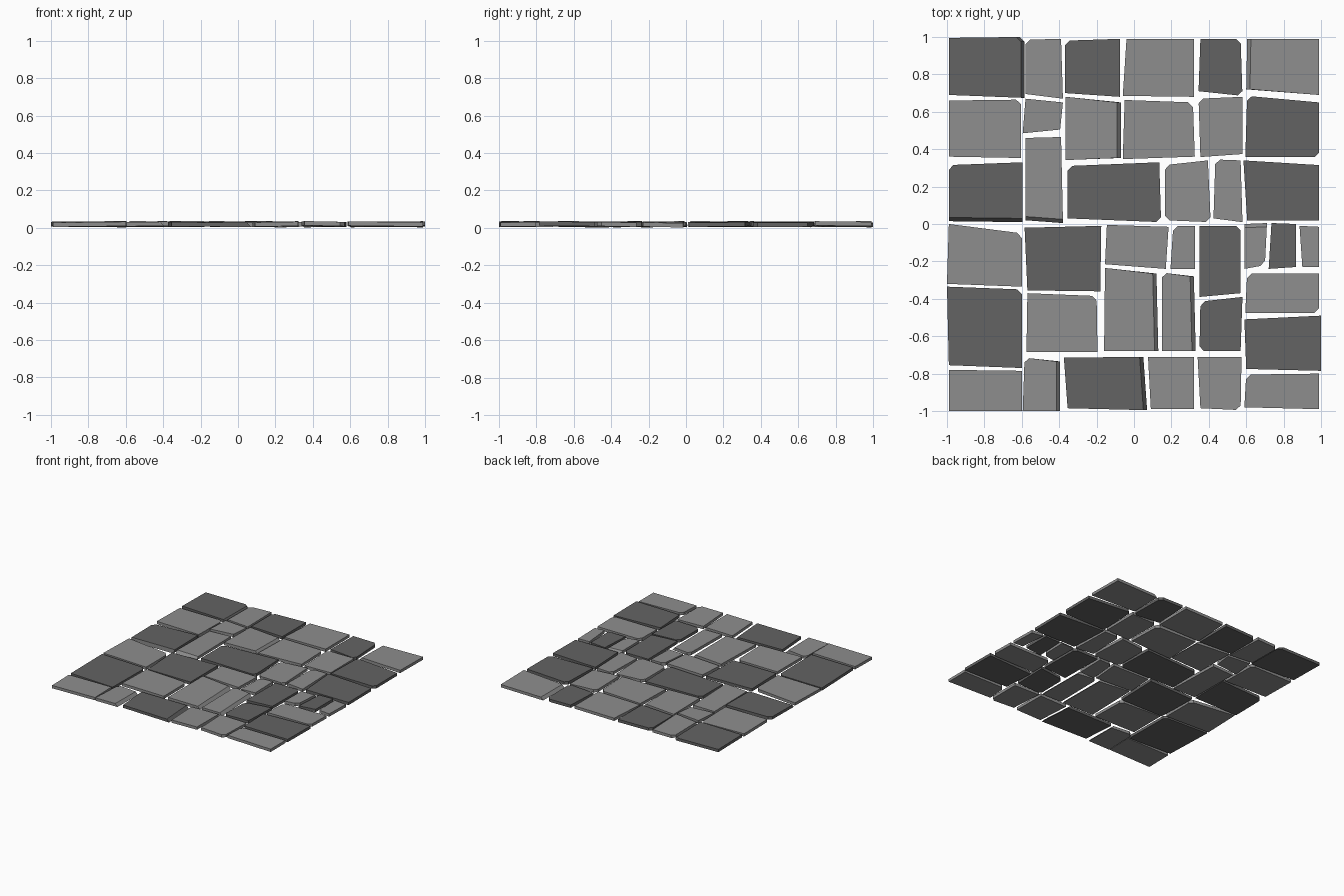
import bpy, bmesh, random
from mathutils import Vector

if "Cube" in bpy.data.objects:
    bpy.data.objects.remove(bpy.data.objects["Cube"])

random.seed(4)
THICK = 0.023


def material(name, v):
    m = bpy.data.materials.new(name)
    m.diffuse_color = (v, v, v, 1)
    m.use_nodes = True
    m.node_tree.nodes["Principled BSDF"].inputs["Base Color"].default_value = m.diffuse_color
    return m


MATS = {"light": material("light grey stone", 0.27),
        "dark": material("dark grey stone", 0.125)}
DIRS = {"n": (0, 1), "s": (0, -1), "e": (1, 0), "w": (-1, 0)}


def stone(name, shade, x0, x1, tl, tr, bl, br, cuts="", slope="", lean=(0, 0)):
    """One slab: edge heights at its corners, clipped corners, one sloped side."""
    corners = {"nw": Vector((x0, tl)), "sw": Vector((x0 + lean[0], bl)),
               "se": Vector((x1 + lean[1], br)), "ne": Vector((x1, tr))}
    keys = list(corners)
    pts = []
    for i, k in enumerate(keys):
        p = corners[k]
        if k in cuts.split():
            for q in (corners[keys[i - 1]], corners[keys[(i + 1) % 4]]):
                pts.append((p + (q - p).normalized() * 0.025, k))
        else:
            pts.append((p, k))
    # slight random tilt of the slab, kept above the ground
    cx, cy = (x0 + x1) / 2, (tl + br) / 2
    w, h = abs(x1 - x0), abs(tl - br)
    gx, gy = random.uniform(-.006, .006) / w, random.uniform(-.006, .006) / h
    base = 0.007 + random.uniform(-.001, .003)
    bm = bmesh.new()
    lower, upper = [], []
    for p, k in pts:
        z = max(0, base + gx * (p.x - cx) + gy * (p.y - cy))
        t = p.copy()
        if slope and slope in k:
            t -= Vector(DIRS[slope]) * 0.02
        lower.append(bm.verts.new((p.x, p.y, z)))
        upper.append(bm.verts.new((t.x, t.y, z + THICK)))
    bm.faces.new(upper)
    bm.faces.new(lower[::-1])
    n = len(pts)
    for i in range(n):
        j = (i + 1) % n
        bm.faces.new((lower[i], lower[j], upper[j], upper[i]))
    bmesh.ops.recalc_face_normals(bm, faces=bm.faces)
    me = bpy.data.meshes.new(name)
    bm.to_mesh(me)
    bm.free()
    me.materials.append(MATS[shade])
    bpy.context.collection.objects.link(bpy.data.objects.new(name, me))


L, D = "light", "dark"

# left column
stone("paving_left_1", D, -.99, -.585, .995, 1, .69, .675, "ne", "e")
stone("paving_left_2", L, -.99, -.605, .66, .665, .36, .353, "ne")
stone("paving_left_3", D, -.99, -.595, .315, .33, .015, .01, "nw", "s")
stone("paving_left_4", L, -.99, -.6, 0, -.05, -.32, -.335, "ne", "", (-.01, 0))
stone("paving_left_5", D, -1, -.6, -.335, -.35, -.755, -.77, "ne", "", (.01, 0))
stone("paving_left_6", L, -.99, -.6, -.78, -.785, -1, -1)

# back rows, second column
stone("paving_back_1", L, -.58, -.39, .985, .99, .695, .67, "nw", "", (0, .01))
stone("paving_back_2", L, -.58, -.38, .67, .65, .485, .505, "", "", (-.015, -.015))
stone("paving_back_3", L, -.58, -.39, .46, .465, .02, .005, "", "s", (0, .01))

# back rows, middle
stone("paving_back_4", D, -.37, -.075, .98, .99, .7, .68, "nw")
stone("paving_back_5", L, -.365, -.07, .68, .65, .342, .353, "", "e")
stone("paving_back_6", D, -.355, .135, .31, .33, .03, .01, "nw se", "", (0, .01))
stone("paving_back_7", L, -.04, .32, .99, .99, .685, .68, "", "", (-.02, 0))
stone("paving_back_8", L, -.05, .315, .663, .65, .347, .36, "ne", "", (-.01, .01))
stone("paving_back_9", L, .165, .395, .315, .34, .02, .01, "nw sw se", "", (0, .015))
stone("paving_back_10", D, .355, .57, .99, .99, .71, .685, "ne se", "", (-.01, .01))
stone("paving_back_11", L, .345, .58, .67, .68, .358, .374, "nw", "", (.01, 0))
stone("paving_back_12", L, .435, .57, .345, .34, .03, .01, "nw", "", (-.01, .01))

# back rows, right
stone("paving_back_13", L, .605, .99, .99, .99, .72, .69, "", "w", (-.005, 0))
stone("paving_back_14", D, .605, .99, .685, .65, .358, .358, "nw se", "", (-.01, 0))
stone("paving_back_15", D, .585, .99, .34, .315, .02, .02, "", "", (.02, 0))

# front rows, second column
stone("paving_front_1", D, -.585, -.175, -.02, -.01, -.355, -.36, "", "", (.015, -.005))
stone("paving_front_2", L, -.57, -.2, -.37, -.385, -.685, -.685, "ne", "", (-.005, .005))
stone("paving_front_3", L, -.585, -.395, -.715, -.735, -1, -1, "nw", "e", (-.01, 0))
stone("paving_front_4", D, -.375, .05, -.715, -.71, -.985, -.995, "", "e", (.02, .02))

# front rows, middle
stone("paving_front_5", L, -.145, .185, -.005, -.015, -.215, -.24, "", "", (-.01, -.015))
stone("paving_front_6", L, .21, .325, -.01, -.01, -.24, -.24, "nw", "", (-.015, 0))
stone("paving_front_7", L, -.155, .12, -.235, -.265, -.68, -.68, "", "e", (-.005, .01))
stone("paving_front_8", L, .15, .32, -.26, -.28, -.68, -.68, "nw", "e", (0, .01))
stone("paving_front_9", L, .075, .32, -.71, -.71, -.99, -.99, "", "", (.015, 0))
stone("paving_front_10", D, .35, .57, -.01, -.01, -.39, -.37, "ne", "", (0, 0))
stone("paving_front_11", D, .355, .58, -.415, -.39, -.68, -.68, "nw sw", "", (-.005, -.01))
stone("paving_front_12", L, .34, .575, -.71, -.71, -.985, -.995, "se", "", (.015, -.005))

# front rows, right
stone("paving_front_13", L, .59, .71, 0, .005, -.24, -.22, "se", "n", (0, -.01))
stone("paving_front_14", D, .735, .865, .005, 0, -.24, -.23, "", "", (-.015, 0))
stone("paving_front_15", L, .885, .99, -.01, -.015, -.23, -.23, "", "", (.015, 0))
stone("paving_front_16", L, .605, .99, -.265, -.265, -.475, -.475, "nw se", "", (-.01, 0))
stone("paving_front_17", D, .59, 1, -.51, -.49, -.775, -.785, "", "", (.01, 0))
stone("paving_front_18", L, .6, .99, -.805, -.8, -.98, -.99, "nw", "", (-.01, 0))
